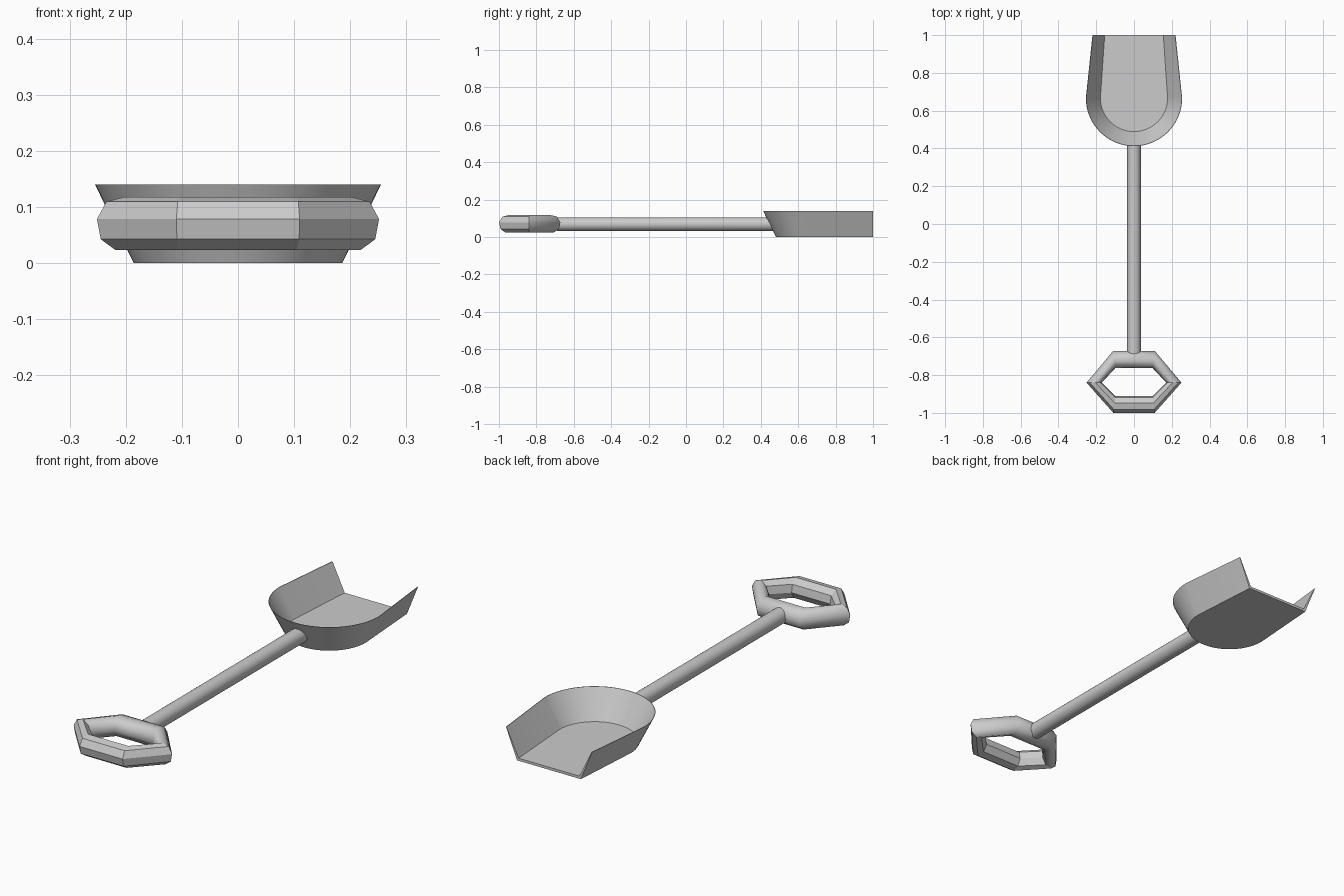
import bpy, bmesh
from math import pi, sin, cos, radians

if "Cube" in bpy.data.objects:
    bpy.data.objects.remove(bpy.data.objects["Cube"])


def make_object(name, bm):
    bmesh.ops.recalc_face_normals(bm, faces=bm.faces)
    mesh = bpy.data.meshes.new(name)
    bm.to_mesh(mesh)
    bm.free()
    ob = bpy.data.objects.new(name, mesh)
    bpy.context.collection.objects.link(ob)
    return ob


def smooth(ob, angle):
    bpy.ops.object.select_all(action='DESELECT')
    ob.select_set(True)
    bpy.context.view_layer.objects.active = ob
    bpy.ops.object.shade_smooth_by_angle(angle=radians(angle))


# Scoop: thin U-shaped tray, walls flaring outwards, open at the tip
CY, ARC = 0.667, 32


def u_outline(bm, radius, tip, z):
    pts = [(tip, 1.0)]
    pts += [(radius * cos(pi * i / ARC), CY - radius * sin(pi * i / ARC))
            for i in range(ARC + 1)]
    pts += [(-tip, 1.0)]
    return [bm.verts.new((x, y, z)) for x, y in pts]


bm = bmesh.new()
rows = [u_outline(bm, *p) for p in ((0.186, 0.163, 0.0), (0.255, 0.220, 0.14),
                                    (0.253, 0.217, 0.14), (0.178, 0.155, 0.012))]
for a, b in zip(rows, rows[1:]):
    for i in range(len(a) - 1):
        bm.faces.new((a[i], a[i + 1], b[i + 1], b[i]))
bm.faces.new(rows[0])
bm.faces.new(rows[3])
for end in (0, -1):
    bm.faces.new([r[end] for r in rows])
bm.faces.new((rows[0][0], rows[3][0], rows[3][-1], rows[0][-1]))
smooth(make_object("scoop", bm), 30)

# Shaft: round bar whose far end follows the sloped scoop wall
bm = bmesh.new()
N, R, Z = 24, 0.036, 0.068
near, far = [], []
for i in range(N):
    x, z = R * cos(2 * pi * i / N), Z + R * sin(2 * pi * i / N)
    near.append(bm.verts.new((x, -0.69, z)))
    far.append(bm.verts.new((x, 0.485 - 0.5 * z + 2.3 * x * x, z)))
for i in range(N):
    j = (i + 1) % N
    bm.faces.new((near[i], near[j], far[j], far[i]))
bm.faces.new(near)
bm.faces.new(far)
smooth(make_object("shaft", bm), 40)

# Grip: six-sided ring with an octagonal section
# each corner: centre x, y and the outward offset of the section
half = [(0.104, -0.955, 0.006, -0.045), (0.211, -0.84, 0.041, 0.0),
        (0.104, -0.717, 0.006, 0.046)]
corners = half + [(-x, y, -dx, dy) for x, y, dx, dy in reversed(half)]
bm = bmesh.new()
rings = []
for x, y, dx, dy in corners:
    ring = []
    for k in range(8):
        a = radians(10 + 45 * k)
        ring.append(bm.verts.new((x + dx * cos(a), y + dy * cos(a), 0.07 + 0.048 * sin(a))))
    rings.append(ring)
for i in range(6):
    a, b = rings[i], rings[(i + 1) % 6]
    for k in range(8):
        m = (k + 1) % 8
        f = bm.faces.new((a[k], a[m], b[m], b[k]))
        # rear half of the ring is softly shaded, front half is faceted
        f.smooth = f.calc_center_median().y > -0.84
make_object("grip", bm)
